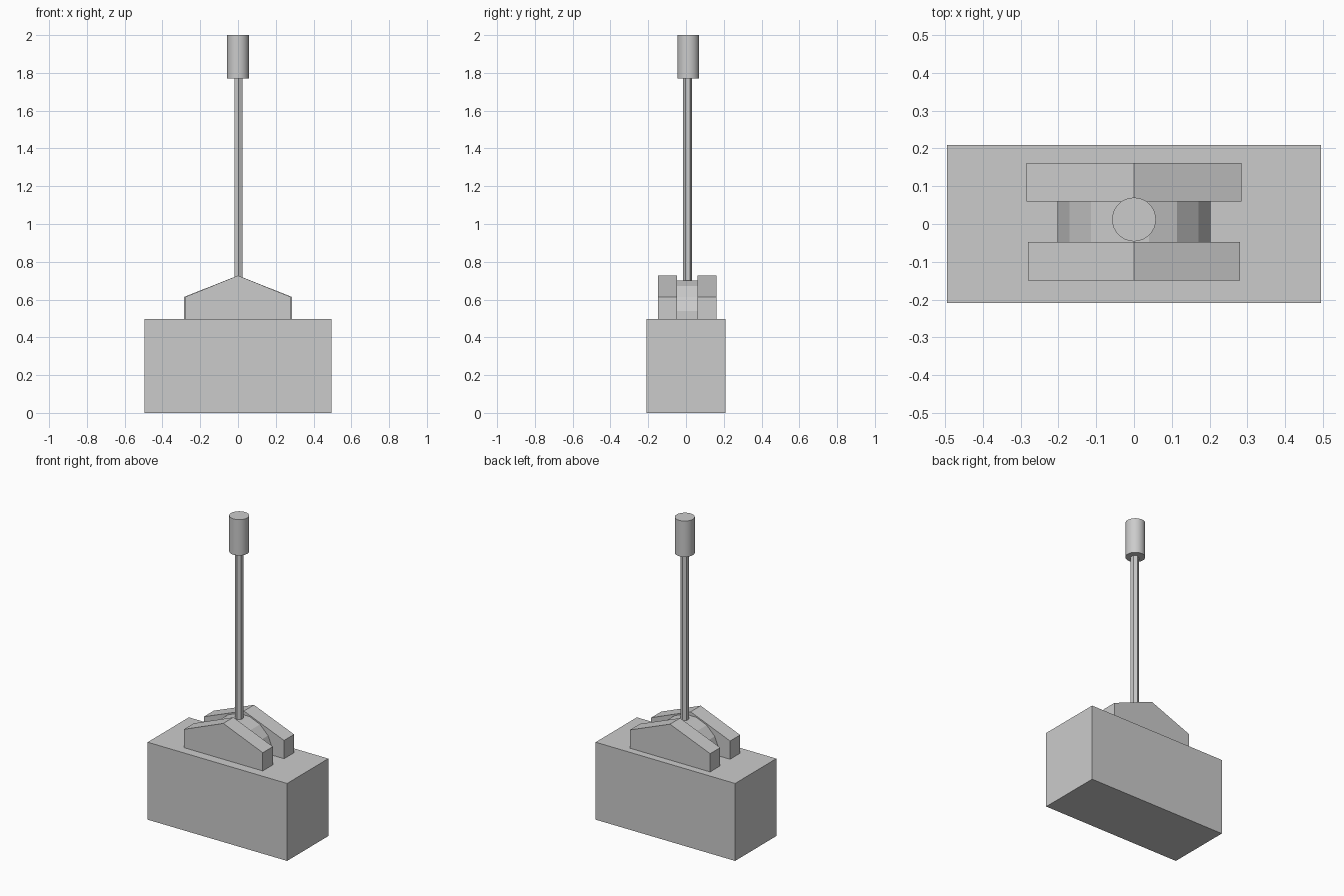
import bpy, bmesh
from math import pi, sin, cos, radians

if "Cube" in bpy.data.objects:
    bpy.data.objects.remove(bpy.data.objects["Cube"])


def extrude_profile(name, pts, y0, y1):
    """Prism from an x-z outline, running from y0 to y1."""
    bm = bmesh.new()
    face = bm.faces.new([bm.verts.new((x, y0, z)) for x, z in pts])
    new = bmesh.ops.extrude_face_region(bm, geom=[face])["geom"]
    bmesh.ops.translate(bm, vec=(0, y1 - y0, 0),
                        verts=[v for v in new if isinstance(v, bmesh.types.BMVert)])
    bmesh.ops.recalc_face_normals(bm, faces=bm.faces)
    mesh = bpy.data.meshes.new(name)
    bm.to_mesh(mesh)
    bm.free()
    obj = bpy.data.objects.new(name, mesh)
    bpy.context.collection.objects.link(obj)
    return obj


def rod(name, sides, radius, x, y, z0, z1):
    bpy.ops.mesh.primitive_cylinder_add(vertices=sides, radius=radius, depth=z1 - z0,
                                        location=(x, y, (z0 + z1) / 2))
    bpy.context.object.name = name
    return bpy.context.object


# Base block
W, TOP = 0.495, 0.497
extrude_profile("base", [(-W, 0), (W, 0), (W, TOP), (-W, TOP)], -0.209, 0.209)

# Pair of gabled side plates around the pivot
for name, w, y0, y1 in (("front_plate", 0.28, -0.149, -0.047),
                        ("back_plate", 0.285, 0.06, 0.162)):
    extrude_profile(name, [(-w, TOP), (w, TOP), (w, 0.614), (0, 0.727), (-w, 0.614)], y0, y1)

# Pivot disc, half sunk in the base
R = 0.206
angles = [radians(11.25 + 22.5 * i) for i in range(16)]
extrude_profile("pivot_disc", [(R * cos(a), 0.5 + R * sin(a)) for a in angles], -0.05, 0.062)

# Hexagonal lever shaft and round grip
rod("lever_shaft", 6, 0.024, 0.002, 0.009, 0.68, 1.78)
grip = rod("lever_grip", 32, 0.058, 0, 0.012, 1.77, 2.0)
bpy.ops.object.shade_smooth_by_angle(angle=radians(30))
